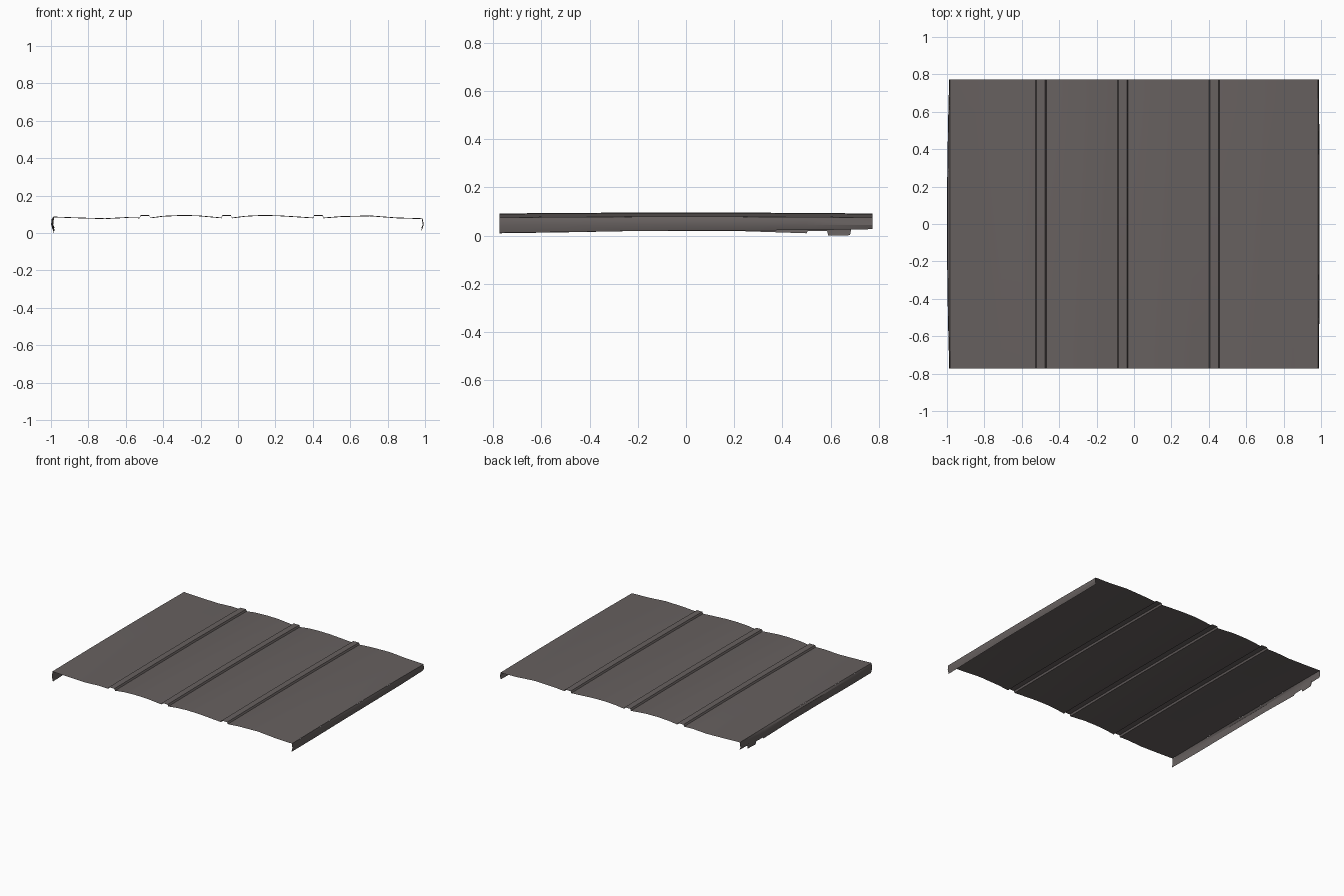
import bpy, bmesh

if "Cube" in bpy.data.objects:
    bpy.data.objects.remove(bpy.data.objects["Cube"])

HALF = 0.773
metal = bpy.data.materials.new("weathered dark metal")
metal.diffuse_color = (0.135, 0.118, 0.115, 1)
metal.use_nodes = True
metal.node_tree.nodes["Principled BSDF"].inputs["Base Color"].default_value = metal.diffuse_color

def sheet(name, rows):
    """Loft a surface through rows of points and shade it with sharp folds."""
    bm = bmesh.new()
    grid = [[bm.verts.new(p) for p in r] for r in rows]
    for a, b in zip(grid, grid[1:]):
        for i in range(len(a) - 1):
            bm.faces.new((a[i], a[i + 1], b[i + 1], b[i]))
    me = bpy.data.meshes.new(name)
    bm.to_mesh(me)
    bm.free()
    me.materials.append(metal)
    ob = bpy.data.objects.new(name, me)
    bpy.context.collection.objects.link(ob)
    return ob

def arch(y):
    return 0.004 * (1 - (y / HALF) ** 2)

# Roof skin: wavy bays between three raised ribs
def rib(c):
    return [(c - 0.029, 0.079), (c - 0.023, 0.092), (c + 0.022, 0.092), (c + 0.028, 0.079)]

profile = [(-0.985, 0.084), (-0.85, 0.079), (-0.71, 0.075), (-0.6, 0.081)]
profile += rib(-0.497) + [(-0.4, 0.088), (-0.31, 0.092), (-0.22, 0.091), (-0.14, 0.084)]
profile += rib(-0.06) + [(0.04, 0.088), (0.12, 0.092), (0.21, 0.091), (0.31, 0.085)]
profile += rib(0.43) + [(0.55, 0.086), (0.705, 0.09), (0.85, 0.079), (0.985, 0.075)]
ys = [-HALF + 2 * HALF * k / 12 for k in range(13)]
sheet("roof_panel", [[(x, y, z + arch(y)) for x, z in profile] for y in ys])

# Side skirts: bent flanges with an uneven lower edge given as (y, bottom z)
def skirt(name, side, top, edge):
    rows = []
    for y, low in edge:
        bow = 0.012 * (1 - (y / HALF) ** 2)
        x = 0.985 + bow * (1.0 if side < 0 else 0.4)
        t = top + arch(y)
        row = [(side * 0.985, y, t), (side * x, y, t - 0.012),
               (side * (x + 0.003), y, 0.045), (side * (x - 0.005), y, low)]
        rows.append(row if side > 0 else row[::-1])
    sheet(name, rows)

skirt("left_skirt", -1, 0.084,
      [(-HALF, 0.01), (-0.5, 0.014), (-0.18, 0.02), (0.2, 0.02), (0.5, 0.01), (0.505, 0.02),
       (0.585, 0.02), (0.59, 0.0), (0.68, 0.002), (0.685, 0.027), (HALF, 0.027)])
skirt("right_skirt", 1, 0.075,
      [(-HALF, 0.012), (-0.5, 0.015), (-0.17, 0.02), (0.2, 0.022), (0.5, 0.023), (HALF, 0.027)])

# Smooth shading with crisp folds
bpy.ops.object.select_all(action='DESELECT')
for ob in bpy.context.collection.objects:
    ob.select_set(True)
    bpy.context.view_layer.objects.active = ob
bpy.ops.object.shade_smooth_by_angle()
